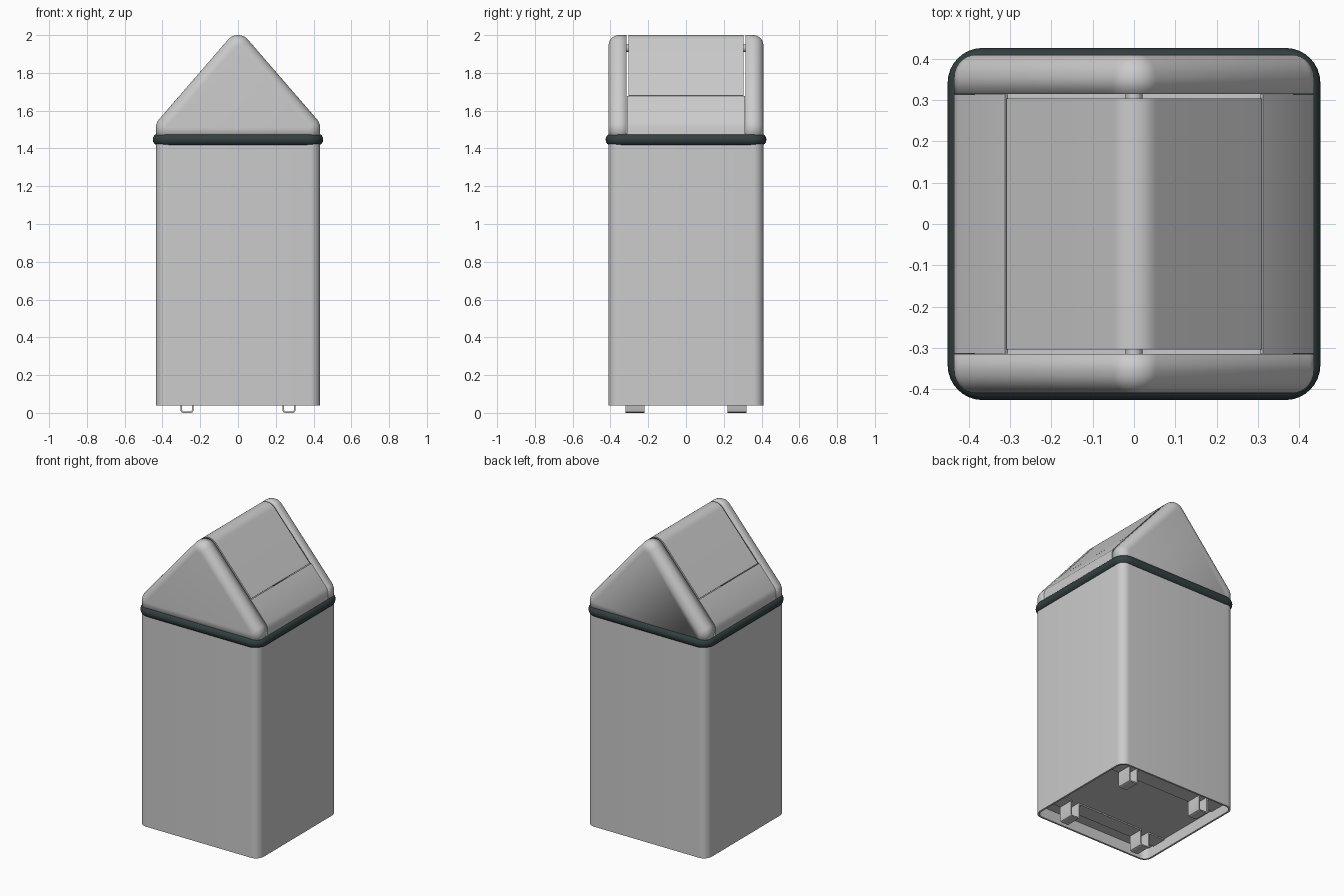
import bpy, bmesh
from math import sin, cos, pi, radians
from mathutils import Vector

if "Cube" in bpy.data.objects:
    bpy.data.objects.remove(bpy.data.objects["Cube"])


def finish(name, bm, angle=35):
    bmesh.ops.recalc_face_normals(bm, faces=bm.faces)
    me = bpy.data.meshes.new(name)
    bm.to_mesh(me)
    bm.free()
    ob = bpy.data.objects.new(name, me)
    bpy.context.collection.objects.link(ob)
    bpy.ops.object.select_all(action='DESELECT')
    ob.select_set(True)
    bpy.context.view_layer.objects.active = ob
    bpy.ops.object.shade_smooth_by_angle(angle=radians(angle))
    return ob


def rounded_rect(hx, hy, r, z, n=8):
    pts = []
    for q, (sx, sy) in enumerate([(1, 1), (-1, 1), (-1, -1), (1, -1)]):
        for i in range(n + 1):
            a = pi / 2 * (q + i / n)
            pts.append((sx * (hx - r) + r * cos(a), sy * (hy - r) + r * sin(a), z))
    return pts


def loft(name, rings, closed=False):
    bm = bmesh.new()
    rows = [[bm.verts.new(p) for p in ring] for ring in rings]
    n = len(rows[0])
    for a, b in zip(rows, rows[1:] + (rows[:1] if closed else [])):
        for i in range(n):
            j = (i + 1) % n
            bm.faces.new((a[i], a[j], b[j], b[i]))
    if not closed:
        bm.faces.new(rows[0])
        bm.faces.new(rows[-1])
    return finish(name, bm)


def prism(pts, y0, y1):
    bm = bmesh.new()
    a = [bm.verts.new((x, y0, z)) for x, z in pts]
    b = [bm.verts.new((x, y1, z)) for x, z in pts]
    n = len(pts)
    for i in range(n):
        j = (i + 1) % n
        bm.faces.new((a[i], a[j], b[j], b[i]))
    bm.faces.new(a)
    bm.faces.new(b)
    bmesh.ops.recalc_face_normals(bm, faces=bm.faces)
    return bm


def strip(name, pts, y0, y1, t):
    """Sheet of thickness t following an x-z profile, thickened to the left."""
    p = [Vector(q) for q in pts]
    nrm = []
    for a, b in zip(p, p[1:]):
        d = (b - a).normalized()
        nrm.append(Vector((-d.y, d.x)))
    inner = []
    for i, q in enumerate(p):
        n0, n1 = nrm[max(i - 1, 0)], nrm[min(i, len(nrm) - 1)]
        inner.append(q + (n0 + n1) * t / (1 + n0.dot(n1)))
    return finish(name, prism(p + inner[::-1], y0, y1))


# Bin body: thin walled box with a raised floor
HX, HY, T = 0.435, 0.41, 0.012
outer = (HX, HY, 0.055)
inner = (HX - T, HY - T, 0.043)
loft("bin_body", [rounded_rect(*inner, 0.11), rounded_rect(*inner, 0.04),
                  rounded_rect(*outer, 0.04), rounded_rect(*outer, 1.45),
                  rounded_rect(*inner, 1.45), rounded_rect(*inner, 0.122)])

# Dark rim band
R = 0.033
band = loft("rim_band", [rounded_rect(0.418 + R * cos(a), 0.393 + R * cos(a),
                                      0.052 + R * cos(a), 1.447 + R * sin(a))
                         for a in [2 * pi * k / 16 for k in range(16)]], closed=True)
mat = bpy.data.materials.new("dark_rubber")
mat.diffuse_color = (0.035, 0.05, 0.05, 1)
mat.use_nodes = True
mat.node_tree.nodes["Principled BSDF"].inputs["Base Color"].default_value = mat.diffuse_color
band.data.materials.append(mat)

# Roof profile: right side upward, rounded ridge, left side downward
arc = [(0.07 * cos(a), 1.93 + 0.07 * sin(a))
       for a in [radians(40.9 + 98.2 * k / 12) for k in range(13)]]
eave = [(HX, 1.45), (HX, 1.52), (0.425, 1.546)]
mirror = lambda pts: [(-x, z) for x, z in reversed(pts)]
roof = eave + arc + mirror(eave)

# Hollow rounded end caps of the lid
for side, label in ((-1, "front"), (1, "back")):
    bm = prism(roof, side * 0.315, side * HY)
    edges = [e for e in bm.edges
             if all(abs(v.co.y - side * HY) < 1e-4 for v in e.verts)
             and any(v.co.z > 1.46 for v in e.verts)]
    bmesh.ops.bevel(bm, geom=edges, offset=0.055, segments=7, profile=0.5,
                    affect='EDGES', clamp_overlap=False)
    bm.normal_update()
    bmesh.ops.delete(bm, geom=[f for f in bm.faces if f.normal.z < -0.9
                               or f.normal.y * side < -0.9], context='FACES')
    cap = finish("lid_cap_" + label, bm)
    mod = cap.modifiers.new("wall", 'SOLIDIFY')
    mod.thickness = 0.01
    mod.offset = -1

# Fixed panels below the flap
low = eave + [(0.312, 1.677)]
strip("lid_panel_right", low, -0.313, 0.313, 0.01)
strip("lid_panel_left", mirror(low), -0.313, 0.313, 0.01)

# Swinging flap over the ridge, with pivot pins
strip("swing_flap", [(0.309, 1.680)] + arc + [(-0.309, 1.680)], -0.304, 0.304, 0.012)
disc = [(0.02 * cos(2 * pi * k / 16), 1.93 + 0.02 * sin(2 * pi * k / 16)) for k in range(16)]
for side, label in ((-1, "front"), (1, "back")):
    finish("pivot_pin_" + label, prism(disc, side * 0.295, side * 0.4))

# Foot straps: two bent strips, each dipping to the ground twice
dip = [(-0.304, 0.1), (-0.304, 0.012), (-0.3, 0.004), (-0.292, 0),
       (-0.248, 0), (-0.24, 0.004), (-0.236, 0.012), (-0.236, 0.1)]
for y, label in ((-0.27, "front"), (0.27, "back")):
    strip("foot_strap_" + label, [(-0.42, 0.1)] + dip + mirror(dip) + [(0.42, 0.1)],
          y - 0.05, y + 0.05, 0.008)
